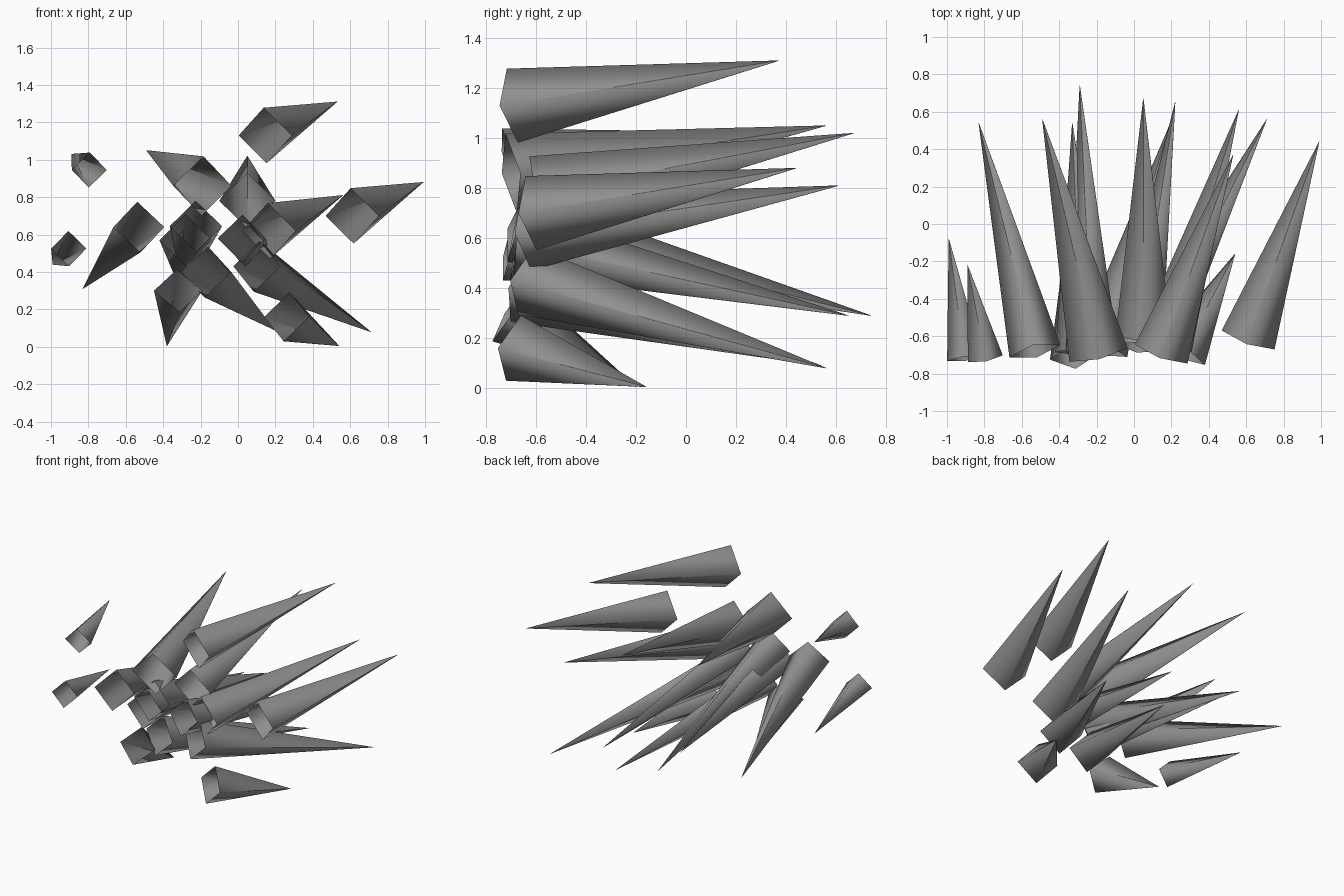
import bpy
import bmesh
from mathutils import Matrix, Vector

cube = bpy.data.objects.get("Cube")
if cube:
    bpy.data.objects.remove(cube, do_unlink=True)

# One stone grey for every spike
stone = bpy.data.materials.new("stone_grey")
stone.use_nodes = True
grey = (0.28, 0.28, 0.28, 1)
stone.diffuse_color = grey
stone.node_tree.nodes["Principled BSDF"].inputs["Base Color"].default_value = grey


def spike(name, base, tip, radius):
    """Four-sided, open-based spike with one corner pointing up."""
    base, tip = Vector(base), Vector(tip)
    axis = tip - base
    turn = axis.to_track_quat('Z', 'Y').to_matrix().to_4x4()
    place = Matrix.Translation((base + tip) / 2) @ turn
    bm = bmesh.new()
    bmesh.ops.create_cone(bm, cap_ends=False, segments=4, radius1=radius,
                          radius2=0.001, depth=axis.length, matrix=place)
    for face in bm.faces:
        face.smooth = True
    mesh = bpy.data.meshes.new(name)
    bm.to_mesh(mesh)
    bm.free()
    mesh.materials.append(stone)
    obj = bpy.data.objects.new(name, mesh)
    bpy.context.collection.objects.link(obj)


# Left side
spike("top_left_spike", (.145, -.695, 1.13), (.53, .37, 1.31), .15)
spike("outer_left_spike", (.61, -.62, .70), (.99, .44, .88), .15)
spike("inner_left_spike", (.165, -.64, .62), (.56, .61, .81), .15)
spike("low_left_spike", (.1, -.64, .43), (.71, .56, .08), .14)
spike("short_left_spike", (.26, -.69, .16), (.54, -.16, .005), .135)

# Centre
spike("upper_centre_spike", (.05, -.6, .78), (.05, .67, 1.02), .15)
spike("middle_centre_spike", (.02, -.66, .58), (.22, .65, .29), .13)
spike("lower_centre_spike", (-.17, -.67, .40), (.195, .54, .09), .14)

# Right side
spike("upper_right_spike", (-.19, -.70, .86), (-.49, .56, 1.05), .16)
spike("inner_right_spike", (-.225, -.68, .645), (-.29, .74, .29), .14)
spike("middle_right_spike", (-.28, -.68, .57), (-.33, .54, .36), .14)
spike("outer_right_spike", (-.53, -.68, .64), (-.83, .54, .31), .14)
spike("short_right_spike", (-.32, -.71, .30), (-.38, -.2, .005), .13)

# Small stray spikes
spike("small_upper_spike", (-.795, -.72, .945), (-.89, -.22, 1.03), .095)
spike("small_lower_spike", (-.905, -.72, .525), (-.99, -.08, .44), .095)
